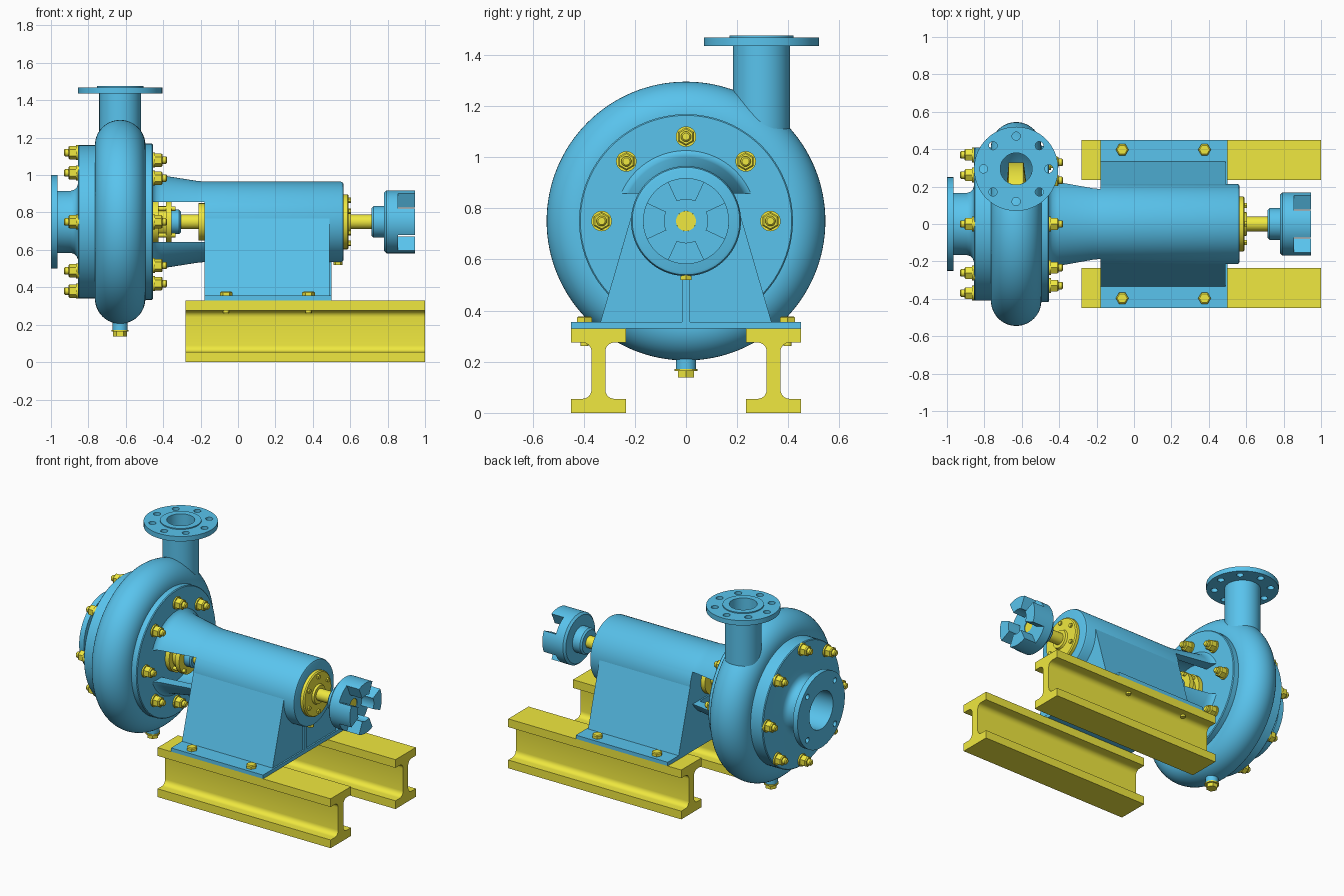
import bpy, bmesh
from math import sin, cos, pi, radians
from mathutils import Vector

if "Cube" in bpy.data.objects:
    bpy.data.objects.remove(bpy.data.objects["Cube"])

AX = 0.75                      # height of the shaft axis
X, Z = Vector((1, 0, 0)), Vector((0, 0, 1))
C = Vector((0, 0, AX))


def material(name, col):
    m = bpy.data.materials.new(name)
    m.diffuse_color = (*col, 1)
    m.use_nodes = True
    m.node_tree.nodes["Principled BSDF"].inputs["Base Color"].default_value = m.diffuse_color
    return m


BLUE = material("blue_paint", (0.1, 0.55, 0.85))
YELLOW = material("yellow_paint", (0.87, 0.81, 0.05))


def lathe(bm, pts, loc=C, axis=X, seg=64, closed=False):
    """Revolve (distance along axis, radius) points about an axis through loc."""
    old = set(bm.verts)
    vs = [bm.verts.new((r, 0, a)) for a, r in pts]
    es = [bm.edges.new(p) for p in zip(vs, vs[1:])]
    if closed:
        es.append(bm.edges.new((vs[-1], vs[0])))
    bmesh.ops.spin(bm, geom=vs + es, cent=(0, 0, 0), axis=(0, 0, 1), angle=2 * pi, steps=seg)
    new = [v for v in bm.verts if v not in old]
    bmesh.ops.remove_doubles(bm, verts=new, dist=1e-5)
    rot = Z.rotation_difference(axis).to_matrix()
    for v in bm.verts:
        if v not in old:
            v.co = rot @ v.co + Vector(loc)
    return bm


def rod(bm, a, b, r, loc=C, axis=X, seg=32):
    return lathe(bm, [(a, 0), (a, r), (b, r), (b, 0)], loc, axis, seg)


def prism(bm, yz, x0, x1):
    """Extrude a (y, z) outline along x."""
    f = bm.faces.new([bm.verts.new((x0, y, z)) for y, z in yz])
    g = bmesh.ops.extrude_face_region(bm, geom=[f])["geom"]
    bmesh.ops.translate(bm, vec=(x1 - x0, 0, 0), verts=[e for e in g if isinstance(e, bmesh.types.BMVert)])
    return bm


def rect(y0, y1, z0, z1):
    return [(y0, z0), (y1, z0), (y1, z1), (y0, z1)]


def finish(name, bm, mat=None):
    bmesh.ops.recalc_face_normals(bm, faces=bm.faces[:])
    me = bpy.data.meshes.new(name)
    bm.to_mesh(me)
    bm.free()
    ob = bpy.data.objects.new(name, me)
    bpy.context.collection.objects.link(ob)
    if mat:
        me.materials.append(mat)
    return ob


def cut(ob, bm):
    cutter = finish("cutter", bm)
    cutter.hide_render = True
    mod = ob.modifiers.new("cut", "BOOLEAN")
    mod.operation, mod.object = "DIFFERENCE", cutter
    bpy.context.view_layer.objects.active = ob
    bpy.ops.object.modifier_apply(modifier=mod.name)
    bpy.data.objects.remove(cutter)


def ring(n, r, start=0.0):
    """Points of a bolt circle around the shaft axis."""
    for i in range(n):
        a = start + 2 * pi * i / n
        yield Vector((0, r * cos(a), AX + r * sin(a)))


new = bmesh.new

# Base beams with filleted webs
quarter = [(.1075, -.165), (.1075, -.11)]
for i in range(7):
    a = radians(270 - 15 * i)
    quarter.append((.062 + .035 * cos(a), -.075 + .035 * sin(a)))
half = quarter + [(y, -z) for y, z in reversed(quarter)]
outline = half + [(-y, z) for y, z in reversed(half)]
for side, s in (("front", -1), ("back", 1)):
    finish(f"base_beam_{side}", prism(new(), [(y + s * .3425, z + .165) for y, z in outline], -.28, 1), YELLOW)

# Volute casing: hollow, round-rimmed
def arc(r):
    return [(-.63 - r * cos(pi * i / 24), .41 + r * sin(pi * i / 24)) for i in range(25)]

volute = finish("volute_casing", lathe(new(), [(-.765, .125)] + arc(.135) + [(-.495, .04), (-.525, .04)]
                + arc(.105)[::-1] + [(-.735, .125)], seg=128, closed=True), BLUE)
OUT = Vector((-.63, .295, 0))
cut(volute, rod(new(), .95, 1.4, .085, OUT, Z))

# Impeller inside the casing
finish("impeller", lathe(new(), [(-.72, 0), (-.71, .06), (-.69, .12), (-.67, .33), (-.59, .33), (-.56, .1), (-.5, .04), (-.5, 0)]), YELLOW)

# Suction cover with neck and flange
cover = finish("suction_cover", lathe(new(), [
    (-1, .125), (-1, .25), (-.965, .25), (-.965, .166), (-.895, .166), (-.875, .172), (-.862, .185),
    (-.855, .205), (-.855, .405), (-.85, .41), (-.73, .41), (-.73, .125)], seg=96, closed=True), BLUE)
holes = new()
for p in ring(4, .205, pi / 4):
    rod(holes, -1.1, -.93, .018, p, X, 20)
cut(cover, holes)

# Discharge pipe with flange
pipe = finish("discharge_pipe", lathe(new(), [
    (1, .085), (1, .112), (1.435, .112), (1.435, .225), (1.468, .225), (1.468, .125), (1.475, .125),
    (1.475, .085)], OUT, Z, 64, True), BLUE)
holes = new()
for i in range(8):
    a = i * pi / 4
    rod(holes, 1.4, 1.5, .022, OUT + Vector((.175 * cos(a), .175 * sin(a), 0)), Z, 20)
cut(pipe, holes)

# Back plate of the casing
finish("casing_back_plate", lathe(new(), [(-.51, 0), (-.51, .418), (-.46, .418), (-.455, .413), (-.455, 0)], seg=96), BLUE)

# Bearing housing, flaring to an adapter with open side windows
housing = finish("bearing_housing", lathe(new(), [
    (-.19, 0), (-.19, .165), (-.46, .19), (-.46, .285), (-.452, .27), (-.435, .256), (-.41, .249),
    (-.22, .219), (-.18, .215), (.55, .215), (.561, .21), (.565, .2), (.565, 0)], seg=96), BLUE)
cut(housing, prism(new(), rect(-.5, .5, AX - .107, AX + .107), -.5, -.18))

# Pedestal, end rib and foot plate
finish("pedestal", prism(new(), [(-.336, .35), (.336, .35), (.205, .8), (-.205, .8)], -.18, .49), BLUE)
bm = prism(new(), rect(-.016, .016, .35, .6), .4, .5)
finish("pedestal_rib", bm, BLUE)
finish("foot_plate", prism(new(), rect(-.45, .45, .33, .355), -.18, .5), BLUE)

# Foot bolts through the beams
for x in (-.063, .377):
    for s in (-1, 1):
        bm = new()
        p = (x, s * .397, 0)
        lathe(bm, [(.355, 0), (.355, .034), (.372, .034), (.377, .027), (.377, 0)], p, Z, 6)
        rod(bm, .262, .36, .016, p, Z, 20)
        finish("foot_bolt", bm, YELLOW)

# Casing studs with washers and nuts on both sides
for side, r, face, d in (("suction", .37, -.855, -1), ("back", .33, -.455, 1)):
    for p in ring(8, r):
        p.x = face
        bm = new()
        rod(bm, -.01, .01, .04, p, X * d, 24)
        lathe(bm, [(.0, 0), (.0, .036), (.045, .036), (.052, .03), (.052, 0)], p, X * d, 6)
        lathe(bm, [(.0, 0), (.0, .02), (.07, .02), (.076, .014), (.076, 0)], p, X * d, 20)
        finish(f"{side}_stud", bm, YELLOW)

# Shaft, seal gland and bearing covers
finish("shaft", rod(new(), -.6, .85, .039), YELLOW)
bm = lathe(new(), [(-.46, 0), (-.46, .12), (-.425, .12), (-.425, .085), (-.385, .085), (-.385, .115), (-.355, .115), (-.355, 0)])
for p in ring(4, .1, pi / 4):
    rod(bm, -.45, -.335, .012, p, X, 16)
finish("seal_gland", bm, YELLOW)
finish("seal_collar", lathe(new(), [(-.36, 0), (-.36, .065), (-.315, .065), (-.305, .055), (-.305, 0)]), BLUE)
finish("inner_bearing_cover", rod(new(), -.21, -.17, .1), YELLOW)
bm = lathe(new(), [(.55, 0), (.55, .147), (.585, .147), (.592, .14), (.592, .065), (.605, .06), (.605, 0)])
for p in ring(6, .115, pi / 6):
    rod(bm, .58, .603, .015, p, X, 6)
finish("outer_bearing_cover", bm, YELLOW)

# Coupling half with four jaws
bm = lathe(new(), [(.715, .039), (.715, .075), (.725, .085), (.78, .085), (.78, .155), (.793, .168),
                   (.855, .168), (.855, .039)], closed=True)
for k in range(4):
    span = [k * pi / 2 + radians(-25 + 5 * i) for i in range(11)]
    prism(bm, [(.168 * cos(a), AX + .168 * sin(a)) for a in span]
          + [(.085 * cos(a), AX + .085 * sin(a)) for a in reversed(span)], .85, .945)
finish("coupling_half", bm, BLUE)

# Drain plugs under the casing and the housing
finish("casing_drain_boss", rod(new(), .17, .25, .04, (-.63, 0, 0), Z), BLUE)
bm = rod(new(), .163, .172, .045, (-.63, 0, 0), Z)
rod(bm, .138, .165, .037, (-.63, 0, 0), Z, 6)
finish("casing_drain_plug", bm, YELLOW)
finish("housing_drain_plug", rod(new(), .52, .57, .025, (.535, 0, 0), Z, 6), YELLOW)

# Smooth shading with sharp edges kept
bpy.ops.object.select_all(action="SELECT")
bpy.context.view_layer.objects.active = volute
bpy.ops.object.shade_smooth_by_angle(angle=radians(32))
